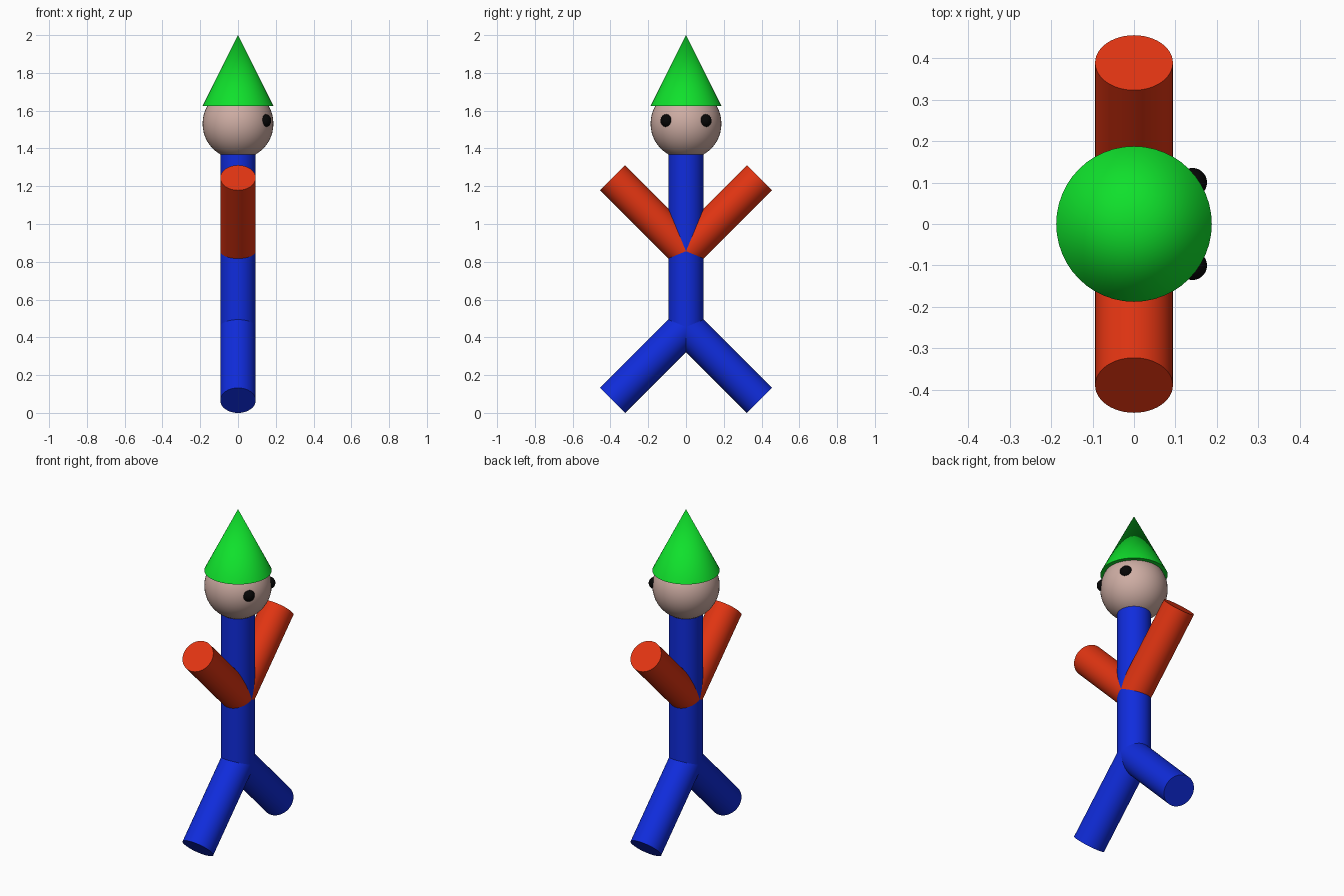
import bpy
from math import radians, sin, cos

if "Cube" in bpy.data.objects:
    bpy.data.objects.remove(bpy.data.objects["Cube"])

R = 0.0938            # shared tube radius
LIMB = 0.55           # limb length
HIP_Z, SHOULDER_Z, HEAD_Z = 0.455, 0.856, 1.531


def material(name, rgb):
    m = bpy.data.materials.new(name)
    m.diffuse_color = (*rgb, 1)
    m.use_nodes = True
    m.node_tree.nodes["Principled BSDF"].inputs["Base Color"].default_value = m.diffuse_color
    return m


BLUE = material("blue", (0.005, 0.025, 0.72))
RED = material("red", (0.76, 0.035, 0.006))
GREEN = material("green", (0.005, 0.75, 0.025))
SKIN = material("skin", (0.62, 0.42, 0.37))
BLACK = material("black", (0.002, 0.002, 0.002))


def finish(name, mat):
    ob = bpy.context.object
    ob.name = name
    ob.data.materials.append(mat)
    bpy.ops.object.shade_smooth_by_angle(angle=radians(40))
    return ob


def ball(name, radius, loc, mat):
    bpy.ops.mesh.primitive_uv_sphere_add(segments=48, ring_count=24, radius=radius, location=loc)
    return finish(name, mat)


def limb(name, origin_z, tilt, mat):
    """Tube from the body axis outward in the YZ plane; tilt is measured from +z towards +y."""
    t = radians(tilt)
    centre = (0, sin(t) * LIMB / 2, origin_z + cos(t) * LIMB / 2)
    bpy.ops.mesh.primitive_cylinder_add(vertices=48, radius=R, depth=LIMB,
                                        location=centre, rotation=(-t, 0, 0))
    return finish(name, mat)


# Torso, running up into the head
top = 1.40
bpy.ops.mesh.primitive_cylinder_add(vertices=48, radius=R, depth=top - HIP_Z,
                                    location=(0, 0, (top + HIP_Z) / 2))
finish("torso", BLUE)

# Raised arms, spread legs and eyes on both sides
for side, s in (("left", 1), ("right", -1)):
    limb(side + "_arm", SHOULDER_Z, 45 * s, RED)
    limb(side + "_leg", HIP_Z, 135 * s, BLUE)
    ball(side + "_eye", 0.035, (0.141, 0.1 * s, 1.547), BLACK)

# Head
ball("head", 2 * R, (0, 0, HEAD_Z), SKIN)

# Pointed hat
bpy.ops.mesh.primitive_cone_add(vertices=48, radius1=2 * R, radius2=0, depth=4 * R,
                                location=(0, 0, 2 - 2 * R))
finish("hat", GREEN)
